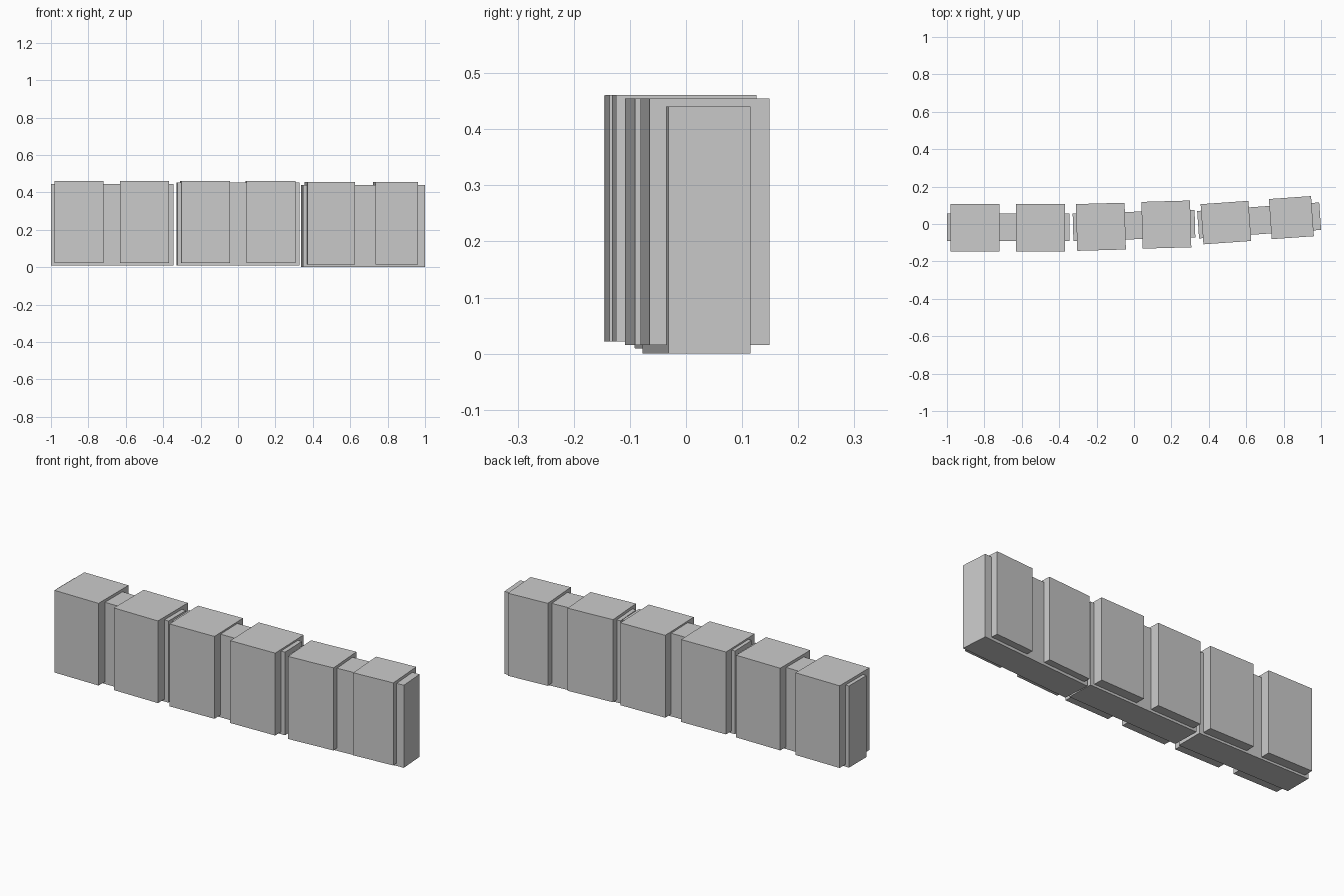
import bpy
from math import radians, sin, cos

if "Cube" in bpy.data.objects:
    bpy.data.objects.remove(bpy.data.objects["Cube"])


def box(name, center, size, angle):
    bpy.ops.mesh.primitive_cube_add(size=1, location=center, rotation=(0, 0, angle))
    ob = bpy.context.object
    ob.name = name
    ob.scale = size
    bpy.ops.object.transform_apply(location=False, rotation=False, scale=True)
    return ob


def wall_segment(name, center, angle, core, blocks, base):
    """Thin core wall with thick piers; blocks = (offset, width, depth, y shift, top)."""
    cx, cy = center
    a = radians(angle)
    length, depth, z0, z1 = core
    box(name + "_core", (cx, cy, (z0 + z1) / 2), (length, depth, z1 - z0), a)
    for i, (off, w, d, dy, top) in enumerate(blocks):
        x = cx + off * cos(a) - dy * sin(a)
        y = cy + off * sin(a) + dy * cos(a)
        box(f"{name}_pier_{i + 1}", (x, y, (base + top) / 2), (w, d, top - base), a)


# left segment, straight
wall_segment("left_wall", (-0.673, -0.018), 0, (0.654, 0.147, 0.01, 0.445),
             [(-0.177, 0.26, 0.252, -0.002, 0.46), (0.173, 0.26, 0.252, -0.002, 0.46)], 0.022)
# middle segment, slightly turned
wall_segment("middle_wall", (0.0, -0.008), 1.6, (0.652, 0.147, 0.009, 0.452),
             [(-0.177, 0.26, 0.25, -0.002, 0.461), (0.173, 0.26, 0.25, 0, 0.461)], 0.022)
# right segment, turned further
wall_segment("right_wall", (0.669, 0.019), 4, (0.654, 0.147, 0.0, 0.44),
             [(-0.178, 0.256, 0.215, 0.001, 0.455), (0.173, 0.226, 0.215, 0.003, 0.455)], 0.015)
